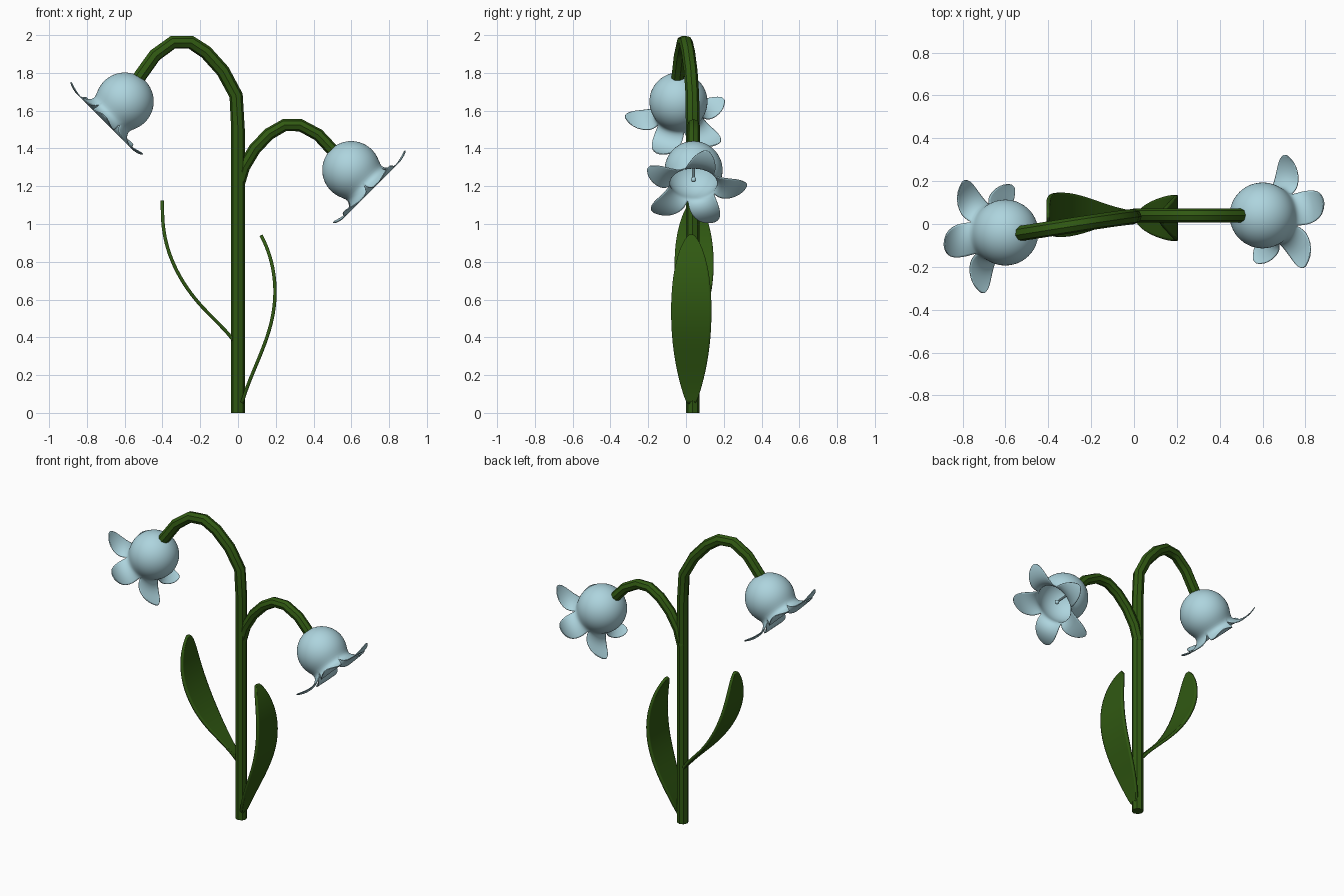
import bpy, math
from mathutils import Vector

if "Cube" in bpy.data.objects:
    bpy.data.objects.remove(bpy.data.objects["Cube"])


def material(name, color):
    m = bpy.data.materials.new(name)
    m.diffuse_color = color
    m.use_nodes = True
    m.node_tree.nodes["Principled BSDF"].inputs["Base Color"].default_value = m.diffuse_color
    return m


GREEN = material("green", (0.03, 0.10, 0.006, 1))
BLUE = material("pale_blue", (0.42, 0.66, 0.73, 1))


def mesh_object(name, verts, faces, mat, thickness, levels):
    me = bpy.data.meshes.new(name)
    me.from_pydata(verts, [], faces)
    me.materials.append(mat)
    me.polygons.foreach_set("use_smooth", [True] * len(me.polygons))
    ob = bpy.data.objects.new(name, me)
    bpy.context.collection.objects.link(ob)
    sub = ob.modifiers.new("smooth", 'SUBSURF')
    sub.levels = sub.render_levels = levels
    sol = ob.modifiers.new("thickness", 'SOLIDIFY')
    sol.thickness, sol.offset = thickness, 0
    return ob


def tube(name, pts, radius, mat):
    cu = bpy.data.curves.new(name, 'CURVE')
    cu.dimensions = '3D'
    cu.bevel_depth, cu.bevel_resolution, cu.use_fill_caps = radius, 2, True
    sp = cu.splines.new('POLY')
    sp.points.add(len(pts) - 1)
    for p, co in zip(sp.points, pts):
        p.co = (*co, 1)
    cu.materials.append(mat)
    ob = bpy.data.objects.new(name, cu)
    bpy.context.collection.objects.link(ob)
    bpy.ops.object.select_all(action='DESELECT')
    ob.select_set(True)
    bpy.context.view_layer.objects.active = ob
    bpy.ops.object.convert(target='MESH')
    bpy.ops.object.shade_smooth_by_angle(angle=math.radians(40))


# Main stem with its arch, and the side branch
tube("main_stem", [(0, .035, 0), (0, .035, 1.2), (0, .035, 1.5), (-.01, .034, 1.68),
                   (-.08, .025, 1.81), (-.17, .012, 1.91), (-.25, 0, 1.962),
                   (-.345, -.015, 1.962), (-.44, -.03, 1.893), (-.535, -.045, 1.76)], .036, GREEN)
tube("side_branch", [(0, .04, 1.2), (.03, .04, 1.3), (.09, .04, 1.4), (.165, .04, 1.477),
                     (.245, .04, 1.523), (.33, .04, 1.523), (.425, .04, 1.472),
                     (.52, .04, 1.37)], .033, GREEN)


# Leaves: strips following a side profile (x, z, half width)
def leaf(name, y, rows):
    n = 5
    verts = [(x, y + w * (2 * j / (n - 1) - 1), z) for x, z, w in rows for j in range(n)]
    faces = [(i * n + j, i * n + j + 1, (i + 1) * n + j + 1, (i + 1) * n + j)
             for i in range(len(rows) - 1) for j in range(n - 1)]
    mesh_object(name, verts, faces, GREEN, .018, 2)


leaf("left_leaf", .043, [(.01, .34, .015), (-.05, .42, .025), (-.13, .5, .047), (-.21, .58, .077),
                         (-.29, .685, .1), (-.355, .81, .106), (-.39, .93, .095),
                         (-.4, 1.03, .07), (-.4, 1.09, .042), (-.4, 1.125, .015)])
leaf("right_leaf", .028, [(.02, .05, .025), (.045, .13, .052), (.09, .24, .08), (.145, .37, .1),
                          (.185, .5, .108), (.2, .63, .106), (.19, .75, .093),
                          (.165, .845, .068), (.14, .905, .042), (.122, .94, .015)])


# Flowers: round bell turning into five flared petals
def flower(name, side, center):
    R, m = .153, 8
    axis = Vector((side, 0, -1)).normalized()
    u = Vector((side, 0, 1)).normalized()
    v = Vector((0, -side, 0))
    center = Vector(center)

    def point(a, r, ang):
        ang += math.radians(-14)
        return center + axis * a + (u * math.cos(ang) + v * math.sin(ang)) * r

    verts, faces = [], []
    cols = 5 * m
    rings = [(-R * math.cos(t), R * math.sin(t))
             for t in (math.radians(d) for d in range(3, 121, 13))] + [(.1, .124)]
    for a, r in rings:
        verts += [point(a, r, (k / m - .5) * math.tau / 5) for k in range(cols)]
    for i in range(len(rings) - 1):
        for k in range(cols):
            k2 = (k + 1) % cols
            faces.append((i * cols + k, i * cols + k2, (i + 1) * cols + k2, (i + 1) * cols + k))
    faces.append(tuple(reversed(range(cols))))
    petal = [(.124, .136, .08), (.145, .165, .083), (.151, .205, .075),
             (.144, .245, .058), (.134, .27, .034), (.128, .282, .012)]
    last = (len(rings) - 1) * cols
    for p in range(5):
        prev = [last + (p * m + k) % cols for k in range(m + 1)]
        for a, r, w in petal:
            row = list(range(len(verts), len(verts) + m + 1))
            verts += [point(a, r, p * math.tau / 5 + (2 * k / m - 1) * w / r) for k in range(m + 1)]
            faces += [(prev[k], prev[k + 1], row[k + 1], row[k]) for k in range(m)]
            prev = row
    mesh_object(name + "_flower", verts, faces, BLUE, .005, 1)

    # Pistil with a small round tip
    tip = center + axis * .07
    tube(name + "_pistil", [center - axis * .14, tip], .007, BLUE)
    bpy.ops.mesh.primitive_uv_sphere_add(segments=12, ring_count=8, radius=.014, location=tip)
    ball = bpy.context.object
    ball.name = name + "_pistil_tip"
    ball.data.materials.append(BLUE)
    bpy.ops.object.shade_smooth()


flower("left", -1, (-.6, -.04, 1.648))
flower("right", 1, (.6, .04, 1.285))
